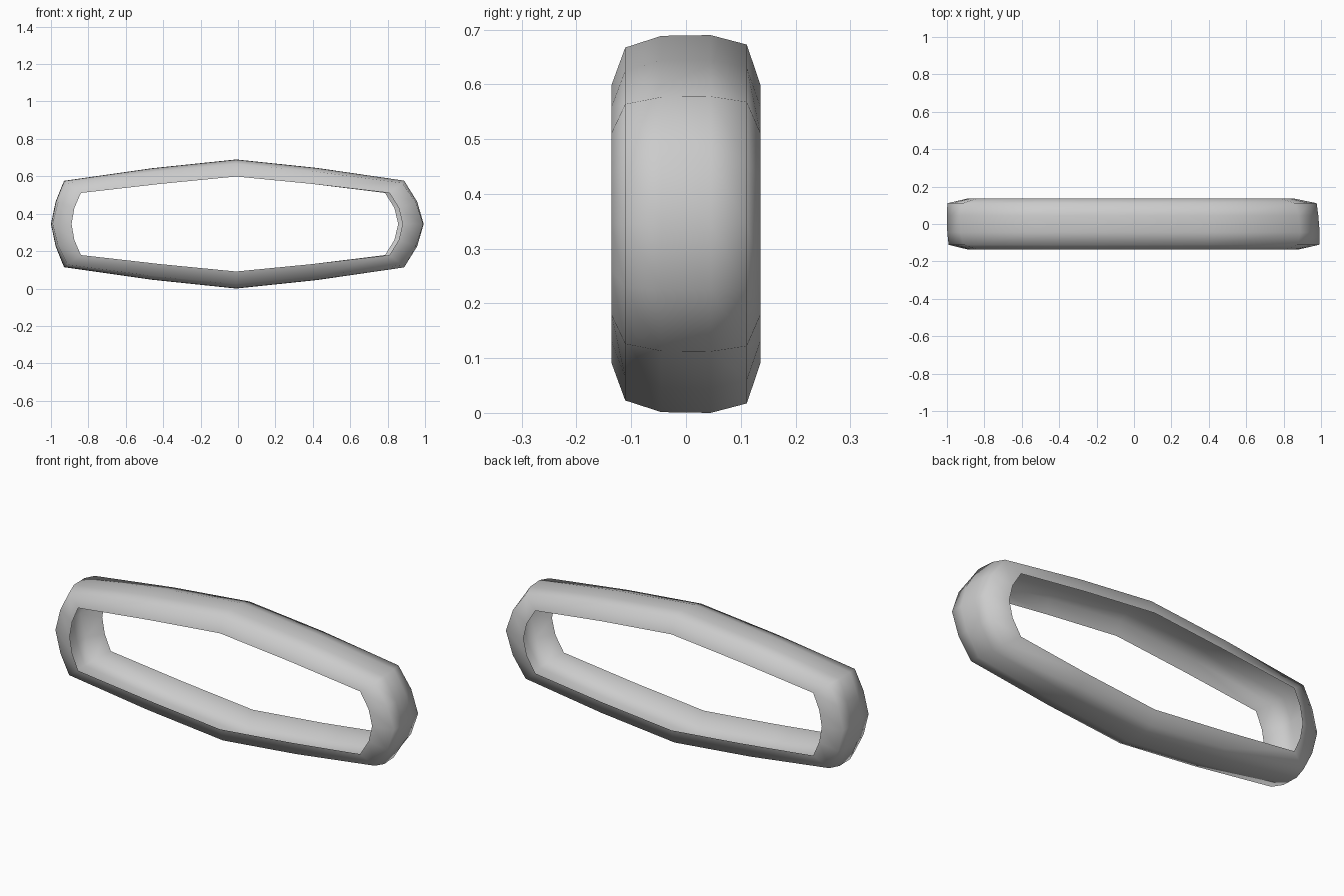
import bpy, bmesh

if "Cube" in bpy.data.objects:
    bpy.data.objects.remove(bpy.data.objects["Cube"])

MID_Z = 0.3455
# upper rail from left end to right end: outer x, outer height, inner x, inner height, shoulder ratio
rail = [
    (-1.00, 0.000, -0.89, 0.000, 0.95),
    (-0.975, 0.120, -0.875, 0.085, 0.90),
    (-0.93, 0.231, -0.84, 0.166, 0.82),
    (-0.46, 0.298, -0.42, 0.214, 0.80),
    (-0.01, 0.345, -0.01, 0.254, 0.78),
    (0.42, 0.300, 0.40, 0.214, 0.80),
    (0.895, 0.233, 0.81, 0.166, 0.82),
    (0.965, 0.120, 0.86, 0.085, 0.90),
    (1.00, 0.000, 0.88, 0.000, 0.95),
]
# whole loop: upper rail, then the same points mirrored below
loop = [(r, 1) for r in rail] + [(r, -1) for r in rail[-2:0:-1]]


def section(r, side):
    """Half-round band section: open on the inside, bulging outwards."""
    ox, oz, ix, iz, s = r
    pts = []
    for y, t in ((-0.136, 0), (-0.111, s - 0.03), (-0.045, 0.985),
                 (0.045, 1), (0.111, s + 0.03), (0.136, 0)):
        x = ix + (ox - ix) * t
        z = iz + (oz - iz) * t
        if ox > 0.8:  # right end leans slightly inwards at the back
            x -= 0.02 * (y + 0.1) / 0.2 if y > -0.1 else 0
        pts.append((x, y, MID_Z + side * z))
    return pts


# band: skin the sections around the loop
bm = bmesh.new()
rings = [[bm.verts.new(p) for p in section(r, side)] for r, side in loop]
for k, a in enumerate(rings):
    b = rings[(k + 1) % len(rings)]
    for i in range(len(a) - 1):
        bm.faces.new((a[i], b[i], b[i + 1], a[i + 1])).smooth = True
low = min(v.co.z for v in bm.verts)
for v in bm.verts:
    v.co.z -= low
mesh = bpy.data.meshes.new("ring_band")
bm.to_mesh(mesh)
bm.free()
bpy.context.collection.objects.link(bpy.data.objects.new("ring_band", mesh))
